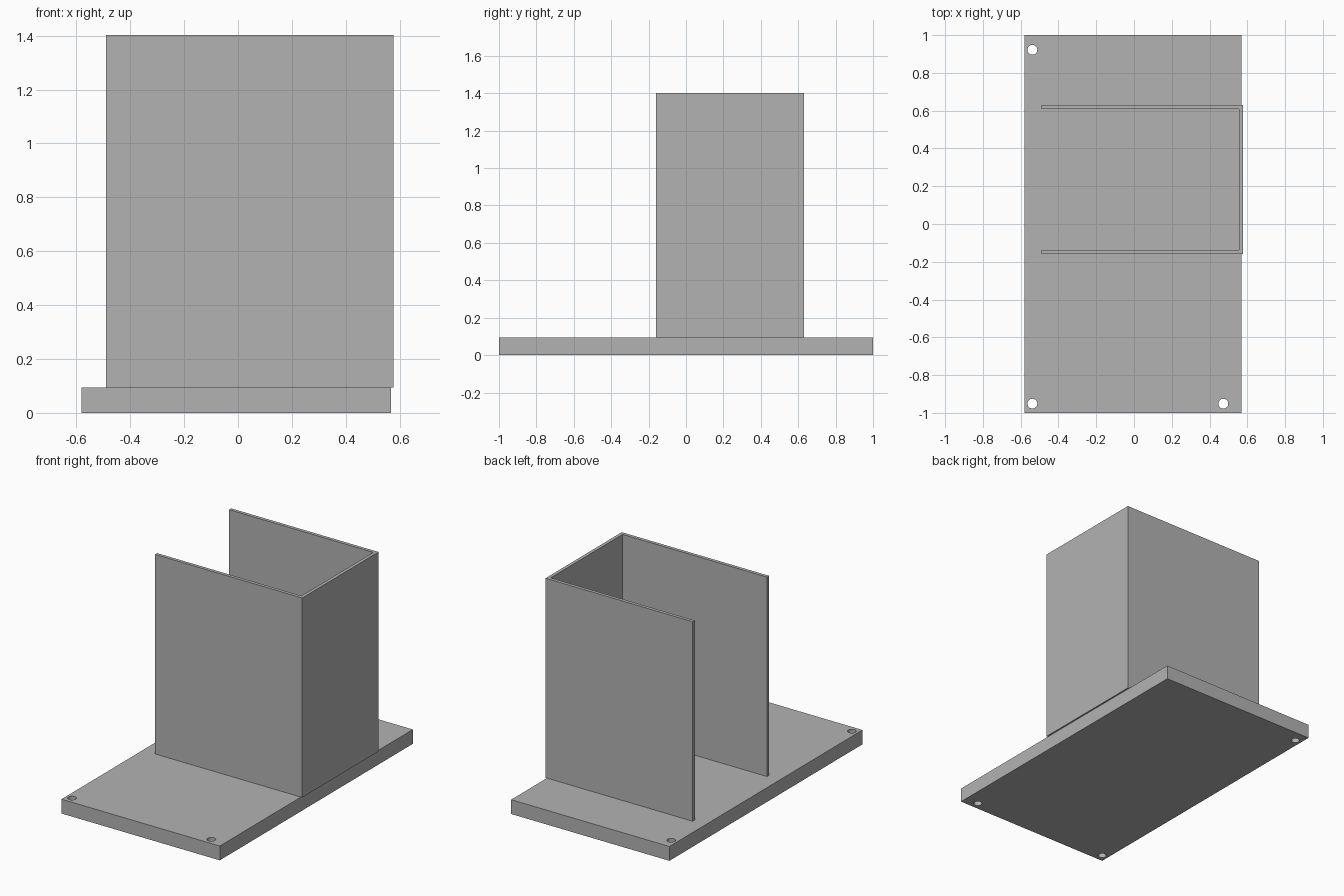
import bpy
import bmesh

if "Cube" in bpy.data.objects:
    bpy.data.objects.remove(bpy.data.objects["Cube"], do_unlink=True)

GREY = (0.45, 0.45, 0.45, 1)
grey = bpy.data.materials.new("plain grey")
grey.use_nodes = True
grey.diffuse_color = GREY
grey.node_tree.nodes["Principled BSDF"].inputs["Base Color"].default_value = GREY


def extrude_outline(name, outline, bottom, top):
    """Make a closed solid by raising a flat outline from bottom to top."""
    bm = bmesh.new()
    face = bm.faces.new([bm.verts.new((x, y, bottom)) for x, y in outline])
    raised = bmesh.ops.extrude_face_region(bm, geom=[face])["geom"]
    verts = [v for v in raised if isinstance(v, bmesh.types.BMVert)]
    bmesh.ops.translate(bm, verts=verts, vec=(0, 0, top - bottom))
    bmesh.ops.recalc_face_normals(bm, faces=bm.faces)
    mesh = bpy.data.meshes.new(name)
    bm.to_mesh(mesh)
    bm.free()
    mesh.materials.append(grey)
    obj = bpy.data.objects.new(name, mesh)
    bpy.context.collection.objects.link(obj)
    return obj


def drill(obj, x, y, radius):
    """Cut a round vertical hole right through an object."""
    bpy.ops.mesh.primitive_cylinder_add(vertices=32, radius=radius, depth=1, location=(x, y, 0))
    cutter = bpy.context.object
    cutter.hide_render = True
    cutter.data.materials.append(grey)
    bpy.context.view_layer.objects.active = obj
    mod = obj.modifiers.new("hole", 'BOOLEAN')
    mod.operation = 'DIFFERENCE'
    mod.solver = 'EXACT'
    mod.object = cutter
    bpy.ops.object.modifier_apply(modifier=mod.name)
    bpy.data.objects.remove(cutter, do_unlink=True)


# Base plate with three corner holes
left, right, plate_top = -0.58, 0.568, 0.094
base = extrude_outline("base_plate", [(left, -1), (right, -1), (right, 1), (left, 1)], 0, plate_top)
for x, y in [(-0.538, 0.922), (-0.538, -0.951), (0.473, -0.951)]:
    drill(base, x, y, 0.026)

# Thin three-sided wall, open towards -x and slightly overhanging the plate
x0, x1, y0, y1, t = -0.49, 0.578, -0.16, 0.63, 0.022
channel = [(x0, y0), (x1, y0), (x1, y1), (x0, y1),
           (x0, y1 - t), (x1 - t, y1 - t), (x1 - t, y0 + t), (x0, y0 + t)]
extrude_outline("channel_wall", channel, plate_top, 1.402)
